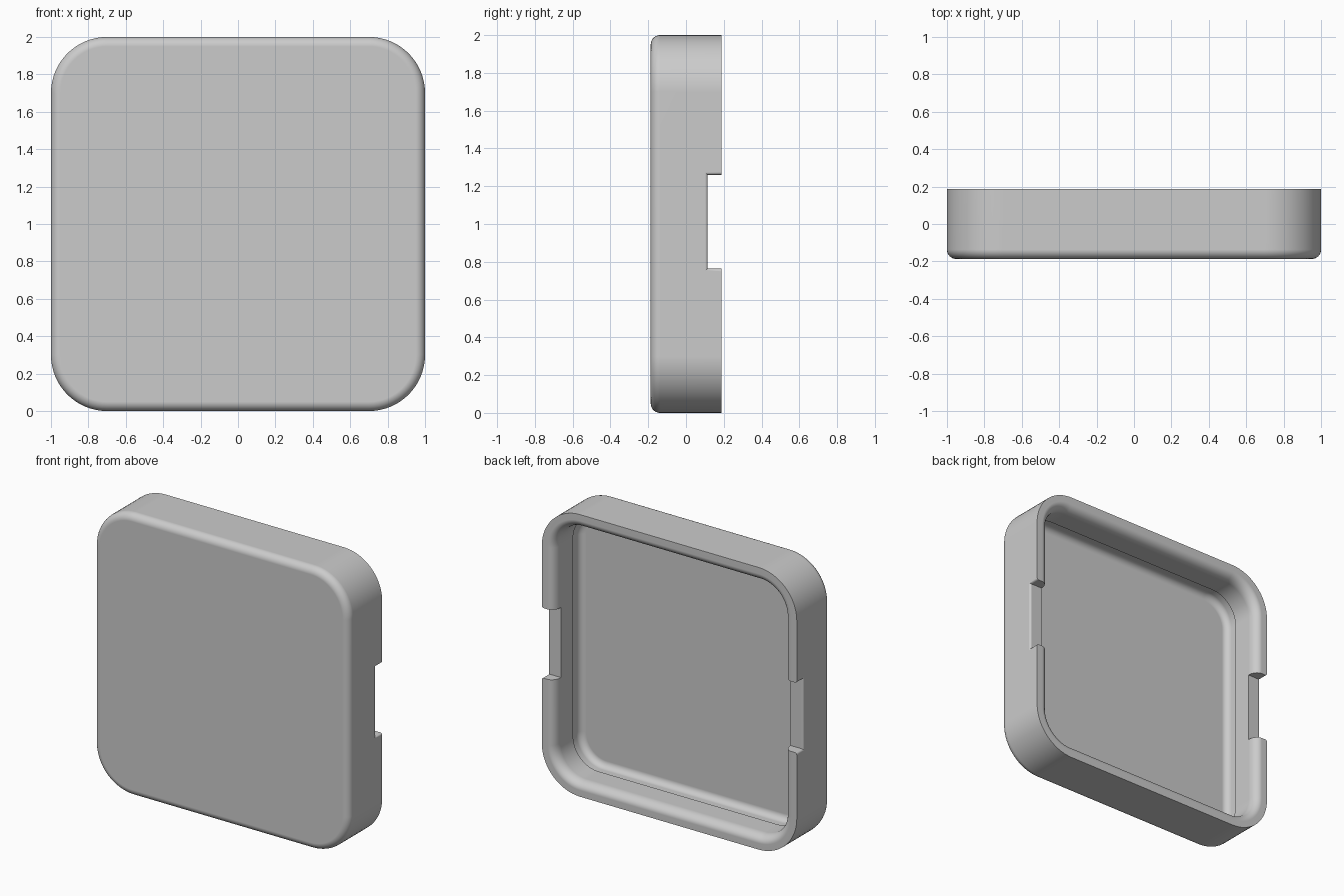
import bpy
import bmesh
from math import sin, cos, pi, radians

cube = bpy.data.objects.get("Cube")
if cube:
    bpy.data.objects.remove(cube, do_unlink=True)

BACK = 0.187
CORNER = 0.30
STEPS = 16
GREY = (0.6, 0.6, 0.6, 1)

grey = bpy.data.materials.new("mid_grey")
grey.use_nodes = True
grey.diffuse_color = GREY
grey.node_tree.nodes["Principled BSDF"].inputs["Base Color"].default_value = GREY


def arc(ci, cy, ri, ry, start, end, n=8):
    """Profile points (inset, y) along an elliptical arc, angles in degrees."""
    angles = [radians(start + (end - start) * k / n) for k in range(n + 1)]
    return [(ci + ri * cos(a), cy + ry * sin(a)) for a in angles]


def rounded_ring(bm, inset, y):
    """Rounded square loop, inset from the outer outline."""
    verts = []
    centre = 1 - CORNER
    r = CORNER - inset
    for q, (sx, sz) in enumerate([(1, 1), (-1, 1), (-1, -1), (1, -1)]):
        for k in range(STEPS + 1):
            a = pi / 2 * (q + k / STEPS)
            verts.append(bm.verts.new((sx * centre + r * cos(a), y,
                                       1 + sz * centre + r * sin(a))))
    return verts


def notch_ring(bm, x, flare):
    """Rectangular notch section at x, widened by flare."""
    low, half = 0.115 - flare, 0.248 + flare
    return [bm.verts.new((x, y, 1.012 + z)) for y, z in
            [(low, -half), (low, half), (0.3, half), (0.3, -half)]]


def loft(name, bm, rings):
    """Skin the rings, cap both ends and link the object."""
    for a, b in zip(rings, rings[1:]):
        for k in range(len(a)):
            j = (k + 1) % len(a)
            bm.faces.new((a[k], a[j], b[j], b[k]))
    bm.faces.new(rings[0])
    bm.faces.new(rings[-1])
    bmesh.ops.recalc_face_normals(bm, faces=bm.faces)
    mesh = bpy.data.meshes.new(name)
    bm.to_mesh(mesh)
    bm.free()
    mesh.materials.append(grey)
    obj = bpy.data.objects.new(name, mesh)
    bpy.context.collection.objects.link(obj)
    return obj


# Wall section: front edge round, outer wall, rim, rounded lip, inner wall, floor fillet
section = arc(0.05, 0.05 - BACK, 0.05, 0.05, 270, 180)
section += [(0, BACK)]
section += arc(0.045, BACK - 0.07, 0.055, 0.07, 90, 0)
section += [(0.10, -0.02), (0.092, -0.025)]
section += arc(0.137, -0.07, 0.045, 0.045, 180, 270)
bm = bmesh.new()
tray = loft("tray_shell", bm, [rounded_ring(bm, i, y) for i, y in section])

# Notch cutter through both side walls, flared to round the outer edges
R = 0.015
half_path = [(1.1, R)] + [(1 - R + R * sin(a), R * (1 - cos(a)))
                          for a in (pi / 2 * k / 5 for k in range(5, -1, -1))]
path = half_path + [(-x, f) for x, f in reversed(half_path)]
bm = bmesh.new()
cutter = loft("notch_cutter", bm, [notch_ring(bm, x, f) for x, f in path])
cutter.hide_render = True

notch = tray.modifiers.new("side_notches", "BOOLEAN")
notch.operation = "DIFFERENCE"
notch.solver = "EXACT"
notch.object = cutter

bpy.ops.object.select_all(action="DESELECT")
tray.select_set(True)
bpy.context.view_layer.objects.active = tray
bpy.ops.object.modifier_apply(modifier=notch.name)
bpy.data.objects.remove(cutter, do_unlink=True)
bpy.ops.object.shade_smooth_by_angle(angle=radians(35))

# Keep the large flat faces evenly shaded
weighted = tray.modifiers.new("flat_shading", "WEIGHTED_NORMAL")
weighted.keep_sharp = True
